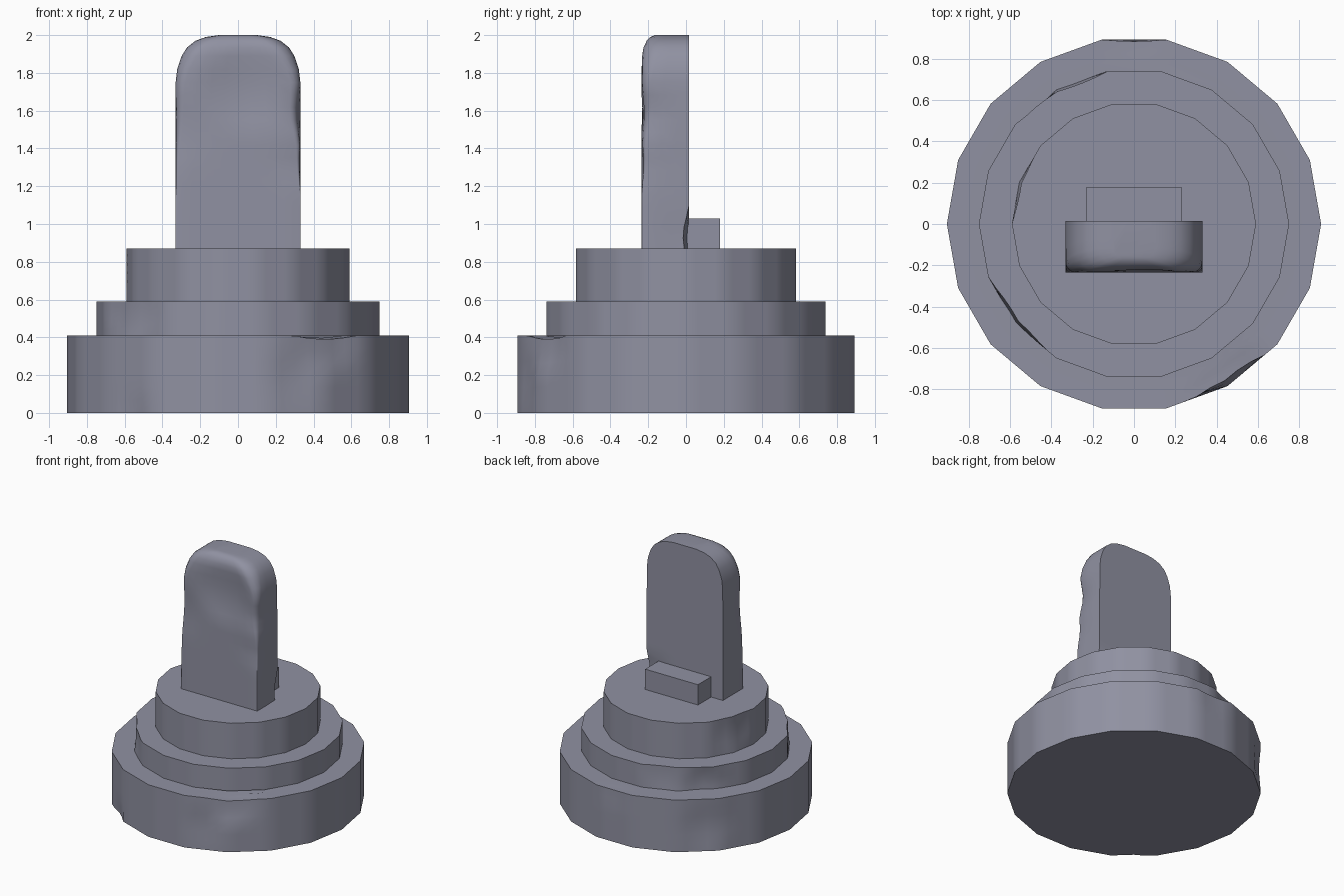
import bpy, bmesh, math
from mathutils import Vector

if "Cube" in bpy.data.objects:
    bpy.data.objects.remove(bpy.data.objects["Cube"])

stone = bpy.data.materials.new("dark_stone")
stone.diffuse_color = (0.28, 0.285, 0.36, 1)
stone.use_nodes = True
stone.node_tree.nodes["Principled BSDF"].inputs["Base Color"].default_value = stone.diffuse_color


def finish(name, bm):
    bmesh.ops.recalc_face_normals(bm, faces=bm.faces)
    me = bpy.data.meshes.new(name)
    bm.to_mesh(me)
    bm.free()
    me.materials.append(stone)
    ob = bpy.data.objects.new(name, me)
    bpy.context.collection.objects.link(ob)
    bpy.ops.object.select_all(action='DESELECT')
    bpy.context.view_layer.objects.active = ob
    ob.select_set(True)
    bpy.ops.object.shade_smooth_by_angle(angle=math.radians(30))
    return ob


def loft(rings):
    """Skin closed rings of points and cap both ends."""
    bm = bmesh.new()
    rows = [[bm.verts.new(p) for p in ring] for ring in rings]
    n = len(rows[0])
    for a, b in zip(rows, rows[1:]):
        for i in range(n):
            j = (i + 1) % n
            bm.faces.new((a[i], a[j], b[j], b[i]))
    bm.faces.new(rows[0][::-1])
    bm.faces.new(rows[-1])
    return bm


def dent(bm, centre, radius, push):
    """Worn spot: push nearby vertices with a soft falloff."""
    centre, push = Vector(centre), Vector(push)
    hits = [(v, (v.co - centre).length / radius) for v in bm.verts]
    for v, d in hits:
        if d < 1:
            v.co += push * (1 - d * d)


def polygon_ring(r, z, sides=18, cuts=4):
    corners = [Vector((r * math.cos(2 * math.pi * i / sides),
                       r * math.sin(2 * math.pi * i / sides), z)) for i in range(sides)]
    return [corners[i].lerp(corners[(i + 1) % sides], k / cuts)
            for i in range(sides) for k in range(cuts)]


def drum(name, r, z0, z1, dents):
    rings = [polygon_ring(r, z0 + (z1 - z0) * i / 6) for i in range(7)]
    rings += [polygon_ring(r - d, z1) for d in (0.03, 0.06, 0.1)]
    bm = loft(rings)
    for deg, z, size, inward, down in dents:
        c, s = math.cos(math.radians(deg)), math.sin(math.radians(deg))
        dent(bm, (r * c, r * s, z), size, (-inward * c, -inward * s, -down))
    return finish(name, bm)


# Stepped 18-sided base with chipped rims: angle, height, size, inward, down
drum("base_bottom", 0.905, 0.0, 0.41, [
    (-58, 0.41, 0.20, 0.03, 0.02), (-70, 0.20, 0.16, 0.01, 0),
    (90, 0.41, 0.15, 0.008, 0.005), (-128, 0.0, 0.10, 0.015, 0),
    (135, 0.2, 0.18, 0.015, 0)])
drum("base_middle", 0.75, 0.41, 0.59, [
    (113, 0.57, 0.18, 0.013, 0), (218, 0.57, 0.20, 0.02, 0),
    (135, 0.45, 0.15, 0.02, 0)])
drum("base_top", 0.59, 0.59, 0.87, [(163, 0.78, 0.18, 0.015, 0)])

# Upright slab: height, half width, front y, front corner radius
profile = [(0.87, .332, -.235, .003), (1.15, .332, -.235, .004),
           (1.35, .332, -.235, .015), (1.55, .332, -.235, .035),
           (1.75, .33, -.235, .05), (1.82, .322, -.235, .065),
           (1.89, .298, -.232, .08), (1.935, .27, -.225, .085),
           (1.97, .225, -.208, .08), (1.99, .17, -.188, .07),
           (2.0, .10, -.165, .05)]
BACK = 0.015


def slab_ring(z, w, yf, r):
    half = [(w * t, BACK) for t in (0.25, 0.6, 1)]
    half += [(w, BACK + (yf + r - BACK) * t) for t in (0.3, 0.65)]
    half += [(w - r + r * math.cos(a), yf + r - r * math.sin(a))
             for a in (math.pi / 8 * k for k in range(5))]
    half += [((w - r) * t, yf) for t in (0.75, 0.5, 0.25)]
    pts = half + [(0, yf)] + [(-x, y) for x, y in reversed(half)] + [(0, BACK)]
    return [Vector((x, y, z)) for x, y in pts]


rings = []
for a, b in zip(profile, profile[1:]):
    steps = max(1, round((b[0] - a[0]) / 0.06))
    rings += [slab_ring(*[p + (q - p) * k / steps for p, q in zip(a, b)])
              for k in range(steps)]
rings.append(slab_ring(*profile[-1]))
slab = loft(rings)
for centre, size, push in [
        ((0.05, -.235, 1.72), 0.24, (0, 0.025, 0)),
        ((0.33, -.235, 1.58), 0.14, (-0.02, 0.015, 0)),
        ((0.33, -.235, 1.32), 0.13, (-0.008, 0.012, 0)),
        ((-.33, -.235, 1.50), 0.20, (0.006, 0.01, 0)),
        ((0.33, BACK, 0.93), 0.14, (-0.005, -0.03, 0)),
        ((-.33, -.15, 1.25), 0.14, (0.006, 0, 0))]:
    dent(slab, centre, size, push)
finish("upright_slab", slab)

# Small block behind the slab
finish("rear_block", loft([[(-.23, 0, z), (.23, 0, z), (.23, .18, z), (-.23, .18, z)]
                           for z in (0.86, 1.03)]))
